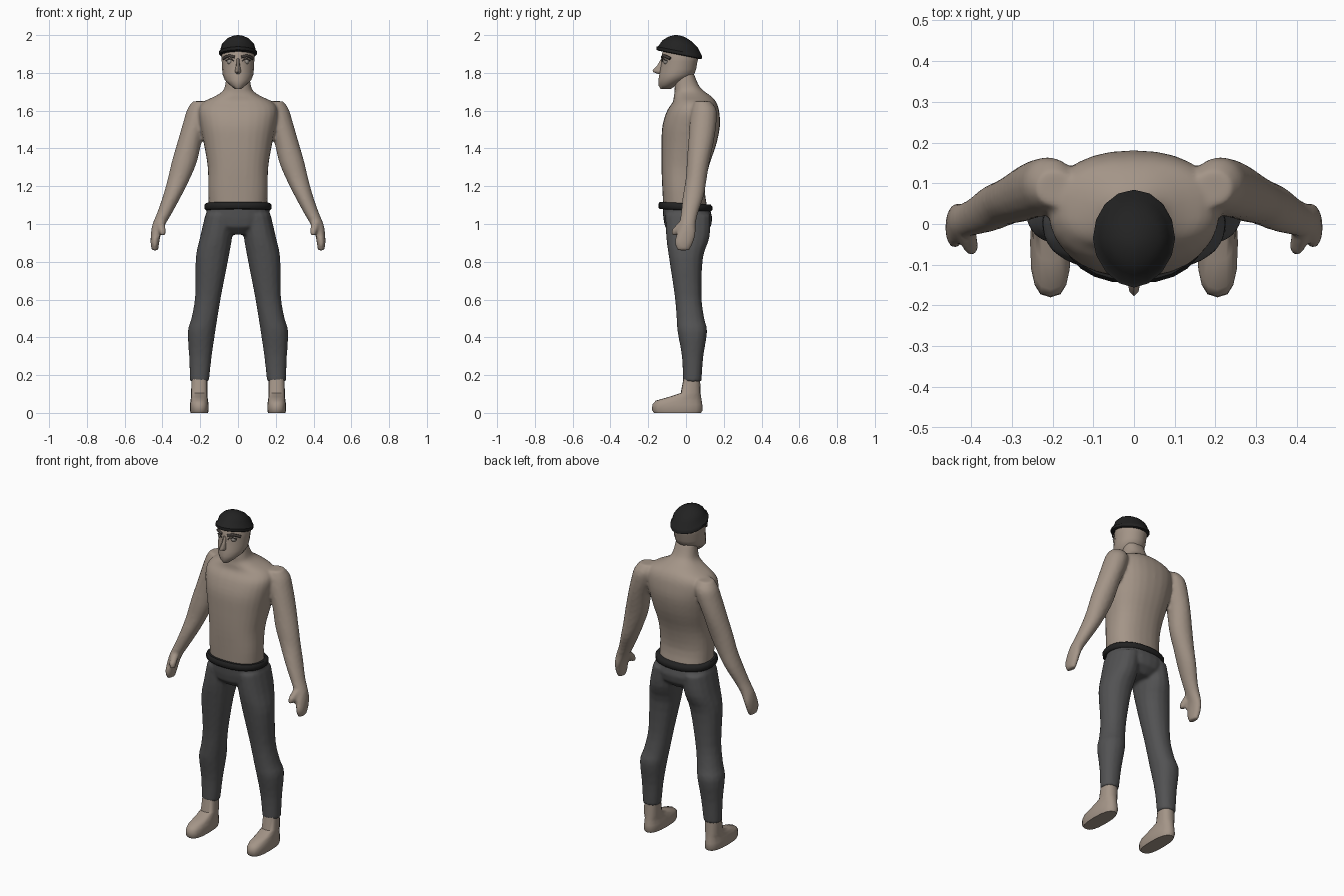
import bpy, bmesh, math
from mathutils import Vector

cube = bpy.data.objects.get("Cube")
if cube:
    bpy.data.objects.remove(cube, do_unlink=True)


def material(name, color):
    mat = bpy.data.materials.new(name)
    mat.use_nodes = True
    rgba = (*color, 1)
    mat.diffuse_color = rgba
    mat.node_tree.nodes["Principled BSDF"].inputs["Base Color"].default_value = rgba
    return mat


skin = material("skin", (0.37, 0.30, 0.245))
cloth = material("charcoal trousers", (0.085, 0.085, 0.087))
black = material("black cap and belt", (0.016, 0.016, 0.016))
brown = material("dark brow", (0.06, 0.05, 0.045))
eye_grey = material("eye grey", (0.33, 0.30, 0.27))


def refine(rows, steps):
    """Insert smoothly interpolated rows between the given ones."""
    out = []
    for i in range(len(rows) - 1):
        a, b = rows[max(i - 1, 0)], rows[i]
        c, d = rows[i + 1], rows[min(i + 2, len(rows) - 1)]
        for k in range(steps):
            t = k / steps
            out.append([q + 0.5 * t * (r - p + t * (2 * p - 5 * q + 4 * r - s
                        + t * (3 * (q - r) + s - p)))
                        for p, q, r, s in zip(a, b, c, d)])
    return out + [rows[-1]]


def loft(bm, rows, side=1, sides=16, front=2.0, back=2.0, tilt=0.0, steps=1):
    """Closed loft of level rings; a row is height, half width, front y, back y, centre x."""
    rows = [list(r) + [0] * (5 - len(r)) for r in rows]
    rings = []
    for z, rx, yf, yb, xc in refine(rows, steps):
        ring = []
        for i in range(sides):
            angle = math.tau * i / sides
            c, s = math.cos(angle), math.sin(angle)
            power = 2 / (front if s < 0 else back)
            x = xc + rx * math.copysign(abs(c) ** power, c)
            y = (yf + yb) / 2 + (yb - yf) / 2 * math.copysign(abs(s) ** power, s)
            ring.append(bm.verts.new((side * x, y, z + tilt * y)))
        rings.append(ring)
    for low, high in zip(rings, rings[1:]):
        for i in range(sides):
            j = (i + 1) % sides
            bm.faces.new((low[i], low[j], high[j], high[i]))
    bm.faces.new(rings[0][::-1])
    bm.faces.new(rings[-1])


def finish(bm, name, mat, angle=50):
    bmesh.ops.recalc_face_normals(bm, faces=bm.faces)
    mesh = bpy.data.meshes.new(name)
    bm.to_mesh(mesh)
    bm.free()
    mesh.materials.append(mat)
    mesh.shade_smooth()
    mesh.set_sharp_from_angle(angle=math.radians(angle))
    obj = bpy.data.objects.new(name, mesh)
    bpy.context.collection.objects.link(obj)
    return obj


def blend(obj, voxel, rounds):
    """Fuse overlapping lofts into one smooth skin."""
    remesh = obj.modifiers.new("fuse", 'REMESH')
    remesh.mode = 'VOXEL'
    remesh.voxel_size = voxel
    remesh.use_smooth_shade = True
    soften = obj.modifiers.new("soften", 'SMOOTH')
    soften.factor = 0.5
    soften.iterations = rounds


def part(name, mat, rows, **options):
    bm = bmesh.new()
    loft(bm, rows, **options)
    return finish(bm, name, mat)


def tube(name, mat, points, radius):
    curve = bpy.data.curves.new(name, 'CURVE')
    curve.dimensions = '3D'
    curve.bevel_depth = radius
    curve.bevel_resolution = 1
    curve.use_fill_caps = True
    spline = curve.splines.new('POLY')
    spline.points.add(len(points) - 1)
    for p, co in zip(spline.points, points):
        p.co = (*co, 1)
    curve.materials.append(mat)
    obj = bpy.data.objects.new(name, curve)
    bpy.context.collection.objects.link(obj)


# Torso with neck, arms and hands
torso = [(1.08, .155, -.12, .115), (1.18, .158, -.125, .10), (1.30, .16, -.13, .12),
         (1.42, .18, -.13, .16), (1.52, .20, -.125, .18), (1.60, .21, -.10, .175),
         (1.645, .185, -.07, .16), (1.675, .125, -.065, .135), (1.70, .085, -.06, .10),
         (1.73, .069, -.06, .07), (1.80, .06, -.05, .04)]
arm = [(1.65, .045, .045, .13, .195), (1.61, .064, .03, .16, .204), (1.55, .067, .02, .163, .22),
       (1.45, .064, .013, .15, .252), (1.33, .067, .004, .125, .284), (1.24, .059, -.002, .11, .313),
       (1.15, .049, -.017, .095, .348), (1.06, .040, -.027, .065, .388),
       (1.0, .035, -.035, .052, .418), (.95, .027, -.05, .052, .434),
       (.90, .023, -.06, .038, .440), (.86, .017, -.045, .018, .440)]
thumb = [(1.01, .022, -.04, .0, .41), (.97, .021, -.075, -.025, .402), (.94, .014, -.078, -.045, .397)]
bm = bmesh.new()
loft(bm, torso, sides=28, front=2.4, back=2.3, steps=3)
for side in (1, -1):
    loft(bm, arm, side, steps=3)
    loft(bm, thumb, side, sides=10)
blend(finish(bm, "torso_and_arms", skin), 0.009, 5)

# Trousers
hips = [(1.10, .162, -.125, .122), (1.03, .172, -.12, .14), (.985, .15, -.112, .132),
        (.945, .07, -.07, .09)]
leg = [(1.05, .078, -.11, .13, .095), (.93, .085, -.105, .125, .116), (.82, .087, -.09, .09, .137),
       (.62, .069, -.06, .082, .158), (.50, .069, -.05, .097, .178), (.43, .073, -.045, .112, .193),
       (.30, .060, -.022, .092, .199), (.165, .050, -.016, .082, .204)]
bm = bmesh.new()
loft(bm, hips, sides=24, front=2.3, back=2.3)
for side in (1, -1):
    loft(bm, leg, side, front=2.2, back=2.2, steps=3)
blend(finish(bm, "trousers", cloth), 0.009, 4)

# Belt
part("belt", black, [(1.072, .170, -.138, .130), (1.08, .178, -.146, .139),
                     (1.10, .178, -.146, .139), (1.11, .170, -.138, .130)],
     sides=24, front=2.3, back=2.2, tilt=-.05)

# Bare feet
foot = [(0, .046, -.17, .08, .205), (.015, .050, -.18, .088, .205), (.045, .050, -.178, .086, .205),
        (.065, .046, -.16, .083, .205), (.085, .044, -.09, .08, .205),
        (.105, .043, -.028, .077, .205), (.2, .042, -.01, .074, .204)]
for side, label in ((1, "left"), (-1, "right")):
    part("foot_" + label, skin, foot, side=side, front=2.7, back=2.4)

# Head and nose
part("head", skin, [(1.715, .018, -.135, -.08), (1.735, .042, -.147, -.05), (1.762, .070, -.147, .0),
                    (1.79, .081, -.143, .044), (1.82, .084, -.137, .055), (1.86, .086, -.13, .062),
                    (1.90, .088, -.13, .074), (1.935, .075, -.11, .05)],
     sides=18, front=1.85)
part("nose", skin, [(1.795, .011, -.150, -.11), (1.804, .016, -.174, -.11), (1.815, .015, -.177, -.11),
                    (1.84, .010, -.152, -.11), (1.875, .009, -.132, -.11)], sides=8)

# Eyes, lids and brows
for side, label in ((1, "left"), (-1, "right")):
    bm = bmesh.new()
    bmesh.ops.create_uvsphere(bm, u_segments=14, v_segments=8, radius=.017)
    bmesh.ops.translate(bm, verts=bm.verts, vec=Vector((side * .043, -.103, 1.861)))
    finish(bm, "eye_" + label, eye_grey)
    lid = [(.022, -.126, 1.86), (.032, -.126, 1.872), (.047, -.12, 1.875), (.064, -.103, 1.864)]
    tube("eyelid_" + label, brown, [(side * x, y, z) for x, y, z in lid], .003)
    brow = [(.018, -.126, 1.884), (.045, -.117, 1.891), (.062, -.104, 1.886), (.077, -.084, 1.876)]
    tube("brow_" + label, brown, [(side * x, y, z) for x, y, z in brow], .008)

# Knitted cap with rolled edge
part("cap", black, [(1.888, .096, -.147, .078), (1.892, .101, -.156, .084), (1.908, .101, -.156, .084),
                    (1.912, .095, -.147, .081), (1.947, .085, -.125, .062), (1.972, .062, -.095, .032),
                    (1.986, .033, -.066, .0), (1.991, .012, -.046, -.02)],
     sides=16, front=1.8, tilt=-.2)
